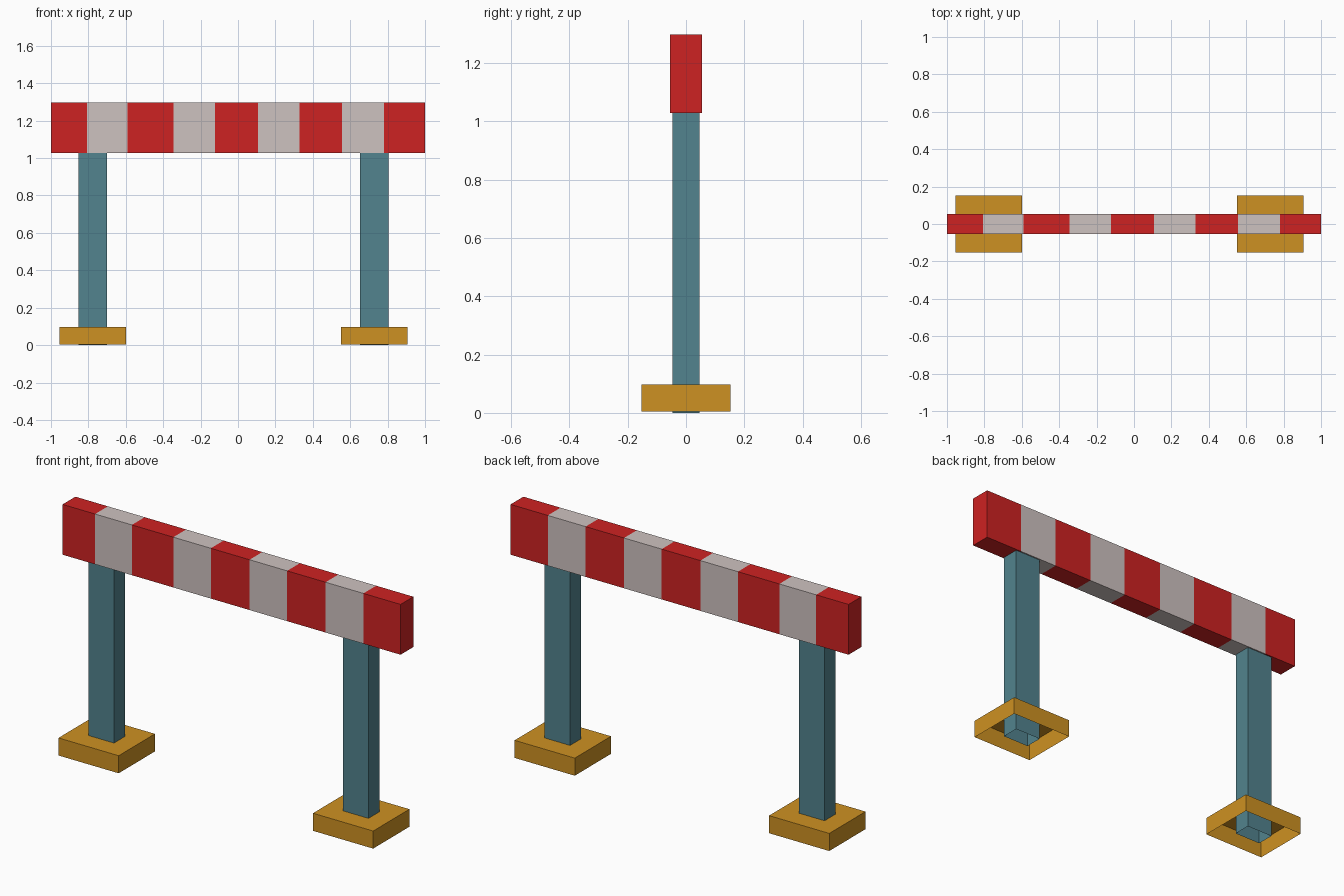
import bpy
import bmesh

if "Cube" in bpy.data.objects:
    bpy.data.objects.remove(bpy.data.objects["Cube"])


def srgb(r, g, b):
    def lin(c):
        c /= 255
        return c / 12.92 if c <= 0.04045 else ((c + 0.055) / 1.055) ** 2.4
    return (lin(r), lin(g), lin(b), 1.0)


def material(name, rgb):
    m = bpy.data.materials.new(name)
    m.diffuse_color = srgb(*rgb)
    m.use_nodes = True
    m.node_tree.nodes["Principled BSDF"].inputs["Base Color"].default_value = m.diffuse_color
    return m


red = material("red", (206, 34, 34))
white = material("off_white", (206, 194, 192))
blue = material("slate_blue", (82, 131, 142))
amber = material("amber", (206, 145, 34))


def box(name, x, y, z, mats, cuts=(), open_bottom=False, open_top=False):
    """Box between (min, max) ranges, sliced along x at cuts; materials alternate per slice."""
    bm = bmesh.new()
    xs = [x[0], *cuts, x[1]]
    rings = [[bm.verts.new((px, py, pz)) for py, pz in
              ((y[0], z[0]), (y[1], z[0]), (y[1], z[1]), (y[0], z[1]))] for px in xs]
    for i, (a, b) in enumerate(zip(rings, rings[1:])):
        for k in range(4):              # sides: bottom, back, top, front
            if (k == 0 and open_bottom) or (k == 2 and open_top):
                continue
            n = (k + 1) % 4
            f = bm.faces.new((a[k], b[k], b[n], a[n]))
            f.material_index = i % len(mats)
    bm.faces.new(rings[0])
    end = bm.faces.new(rings[-1][::-1])
    end.material_index = (len(xs) - 2) % len(mats)
    # point every face away from the box centre
    centre = (sum(x) / 2, sum(y) / 2, sum(z) / 2)
    bm.normal_update()
    for f in bm.faces:
        c = f.calc_center_median()
        if sum(f.normal[j] * (c[j] - centre[j]) for j in range(3)) < 0:
            f.normal_flip()
    mesh = bpy.data.meshes.new(name)
    bm.to_mesh(mesh)
    bm.free()
    for m in mats:
        mesh.materials.append(m)
    ob = bpy.data.objects.new(name, mesh)
    bpy.context.collection.objects.link(ob)
    return ob


# striped crossbeam
box("striped_beam", (-1, 1), (-0.054, 0.054), (1.028, 1.297), (red, white),
    cuts=(-0.808, -0.59, -0.345, -0.123, 0.106, 0.329, 0.556, 0.78))

# posts (hollow tubes) and hollow feet
for side, cx in (("left", -0.777), ("right", 0.729)):
    box(side + "_post", (cx - 0.076, cx + 0.076), (-0.047, 0.047), (0, 1.028), (blue,),
        open_bottom=True, open_top=True)
    box(side + "_foot", (cx - 0.178, cx + 0.178), (-0.153, 0.153), (0.004, 0.098), (amber,),
        open_bottom=True)
